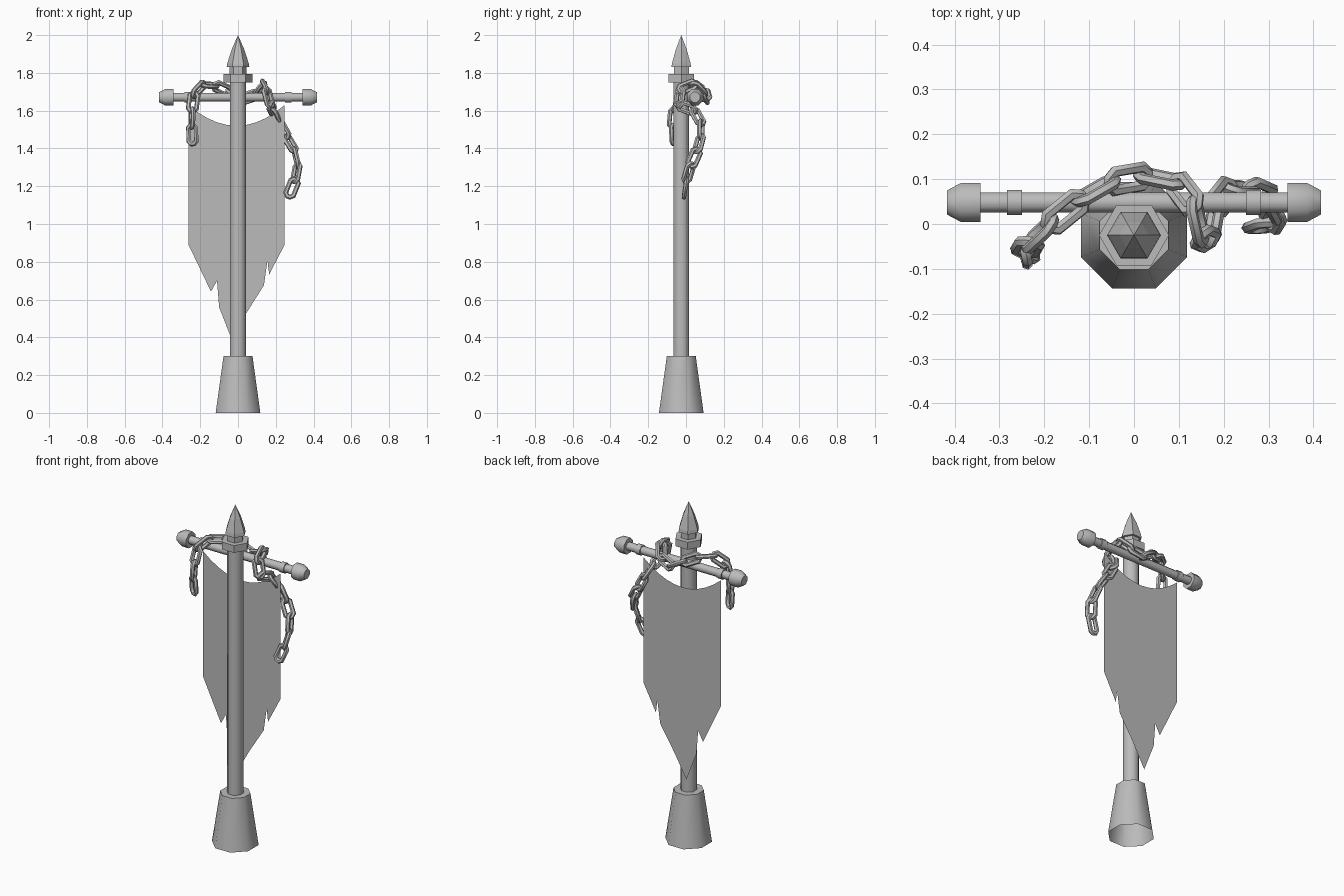
import bpy, bmesh
from math import pi, sin, cos, radians
from mathutils import Vector, Matrix

cube = bpy.data.objects.get("Cube")
if cube:
    bpy.data.objects.remove(cube, do_unlink=True)

grey = bpy.data.materials.new("plain_grey")
grey.use_nodes = True
grey.diffuse_color = (0.5, 0.5, 0.5, 1)
grey.node_tree.nodes["Principled BSDF"].inputs["Base Color"].default_value = (0.5, 0.5, 0.5, 1)

POLE_Y = -0.025


def finish(bm, name, smooth=None):
    """Turn a bmesh into a named object, optionally smooth below an angle."""
    mesh = bpy.data.meshes.new(name)
    bm.to_mesh(mesh)
    bm.free()
    mesh.materials.append(grey)
    obj = bpy.data.objects.new(name, mesh)
    bpy.context.collection.objects.link(obj)
    if smooth:
        bpy.ops.object.select_all(action='DESELECT')
        obj.select_set(True)
        bpy.context.view_layer.objects.active = obj
        bpy.ops.object.shade_smooth_by_angle(angle=radians(smooth))
    return obj


def bridge(bm, a, b):
    n = len(a)
    for i in range(n):
        j = (i + 1) % n
        bm.faces.new((a[i], a[j], b[j], b[i]))


def lathe(name, profile, sides, phase=0, smooth=None, matrix=None):
    """Revolve (radius, height) points around z; zero radius closes an end."""
    bm = bmesh.new()
    angles = [phase + 2 * pi * i / sides for i in range(sides)]
    rings = [[bm.verts.new((r * cos(a), r * sin(a), z)) for a in angles]
             for r, z in profile]
    for a, b in zip(rings, rings[1:]):
        bridge(bm, a, b)
    bmesh.ops.remove_doubles(bm, verts=bm.verts, dist=1e-5)
    bmesh.ops.transform(bm, matrix=matrix or Matrix.Translation((0, POLE_Y, 0)),
                        verts=bm.verts)
    return finish(bm, name, smooth)


# Upright parts
lathe("base_socket", [(0.128, 0), (0.083, 0.3), (0.04, 0.3)], 8, pi / 8, 50)
lathe("pole", [(0, 0.29), (0.045, 0.29), (0.045, 1.77), (0, 1.77)], 8, pi / 8, 50)
lathe("collar", [(0, 1.75), (0.078, 1.75), (0.078, 1.793), (0, 1.793)], 6)
lathe("neck", [(0, 1.78), (0.046, 1.78), (0.046, 1.835), (0, 1.835)], 6)
lathe("spear_tip", [(0, 1.83), (0.06, 1.83), (0.057, 1.85), (0.033, 1.925), (0, 2.0)], 6)

# Crossbar: half a profile from the middle outwards, mirrored along its length
half = [(0.024, 0.25), (0.03, 0.25), (0.03, 0.283), (0.024, 0.283), (0.024, 0.342),
        (0.047, 0.342), (0.047, 0.386), (0.029, 0.417), (0, 0.417)]
bar = [(r, -x) for r, x in reversed(half)] + half
lathe("crossbar", bar, 8, pi / 8, 50,
      Matrix.Translation((0, 0.048, 1.671)) @ Matrix.Rotation(pi / 2, 4, 'Y'))

# Torn banner: sagging top edge and ragged lower outline
torn = [(-0.262, 0.89), (-0.143, 0.642), (-0.125, 0.735), (-0.111, 0.70), (-0.1, 0.56),
        (-0.034, 0.39), (0.042, 0.525), (0.137, 0.675), (0.156, 0.808),
        (0.165, 0.733), (0.247, 0.89)]
STEPS = 10
top = []
for i in range(STEPS + 1):
    t = 1 - 2 * i / STEPS
    top.append((t * 0.2545 - 0.0075, 1.52 + 0.11 * t * t))
bm = bmesh.new()
face = bm.faces.new([bm.verts.new((x, 0.045, z)) for x, z in torn + top])
bmesh.ops.triangulate(bm, faces=[face])
finish(bm, "torn_banner")

# Chain: links spaced evenly along a path draped over the crossbar
path = [Vector(p) for p in (
    (-0.24, -0.065, 1.43), (-0.245, -0.07, 1.55), (-0.24, -0.05, 1.67),
    (-0.21, -0.02, 1.735), (-0.14, 0.04, 1.74), (-0.07, 0.09, 1.715),
    (0, 0.105, 1.67), (0.06, 0.11, 1.65), (0.11, 0.085, 1.70),
    (0.14, 0.03, 1.75), (0.15, -0.03, 1.71), (0.17, -0.04, 1.63),
    (0.19, 0.07, 1.59), (0.23, 0.085, 1.5), (0.29, 0.07, 1.41),
    (0.32, 0.035, 1.34), (0.31, 0.005, 1.25), (0.27, -0.01, 1.15))]


def resample(points, count):
    lengths = [(b - a).length for a, b in zip(points, points[1:])]
    total, out = sum(lengths), []
    for k in range(count + 1):
        d, i = total * k / count, 0
        while i < len(lengths) - 1 and d > lengths[i]:
            d -= lengths[i]
            i += 1
        out.append(points[i].lerp(points[i + 1], min(1, d / lengths[i])))
    return out, total / count


def add_link(bm, matrix, half_len, half_wid, r, sides=6):
    """Chamfered oblong ring of tube with mitred corners."""
    c = half_wid * 0.65
    quarter = [(half_len, half_wid - c), (half_len - c, half_wid)]
    loop = quarter + [(-x, y) for x, y in reversed(quarter)]
    loop += [(-x, -y) for x, y in loop]
    loop = [Vector((x, y, 0)) for x, y in loop]
    rings = []
    for i, p in enumerate(loop):
        into = (p - loop[i - 1]).normalized()
        away = (loop[(i + 1) % len(loop)] - p).normalized()
        out = (into - away).normalized()
        miter = r / max(0.5, cos(into.angle(away) / 2))
        rings.append([bm.verts.new(matrix @ (p + out * miter * cos(a)
                                             + Vector((0, 0, r * sin(a)))))
                      for a in (2 * pi * k / sides for k in range(sides))])
    for i in range(len(rings)):
        bridge(bm, rings[i - 1], rings[i])


bm = bmesh.new()
stops, pitch = resample(path, 18)
for i, (a, b) in enumerate(zip(stops, stops[1:])):
    turn = (b - a).to_track_quat('X', 'Z').to_matrix().to_4x4()
    roll = Matrix.Rotation(radians(20 + 90 * (i % 2)), 4, 'X')
    add_link(bm, Matrix.Translation((a + b) / 2) @ turn @ roll,
             pitch / 2 + 0.006, 0.022, 0.0125)
bmesh.ops.recalc_face_normals(bm, faces=bm.faces)
finish(bm, "draped_chain", 40)
